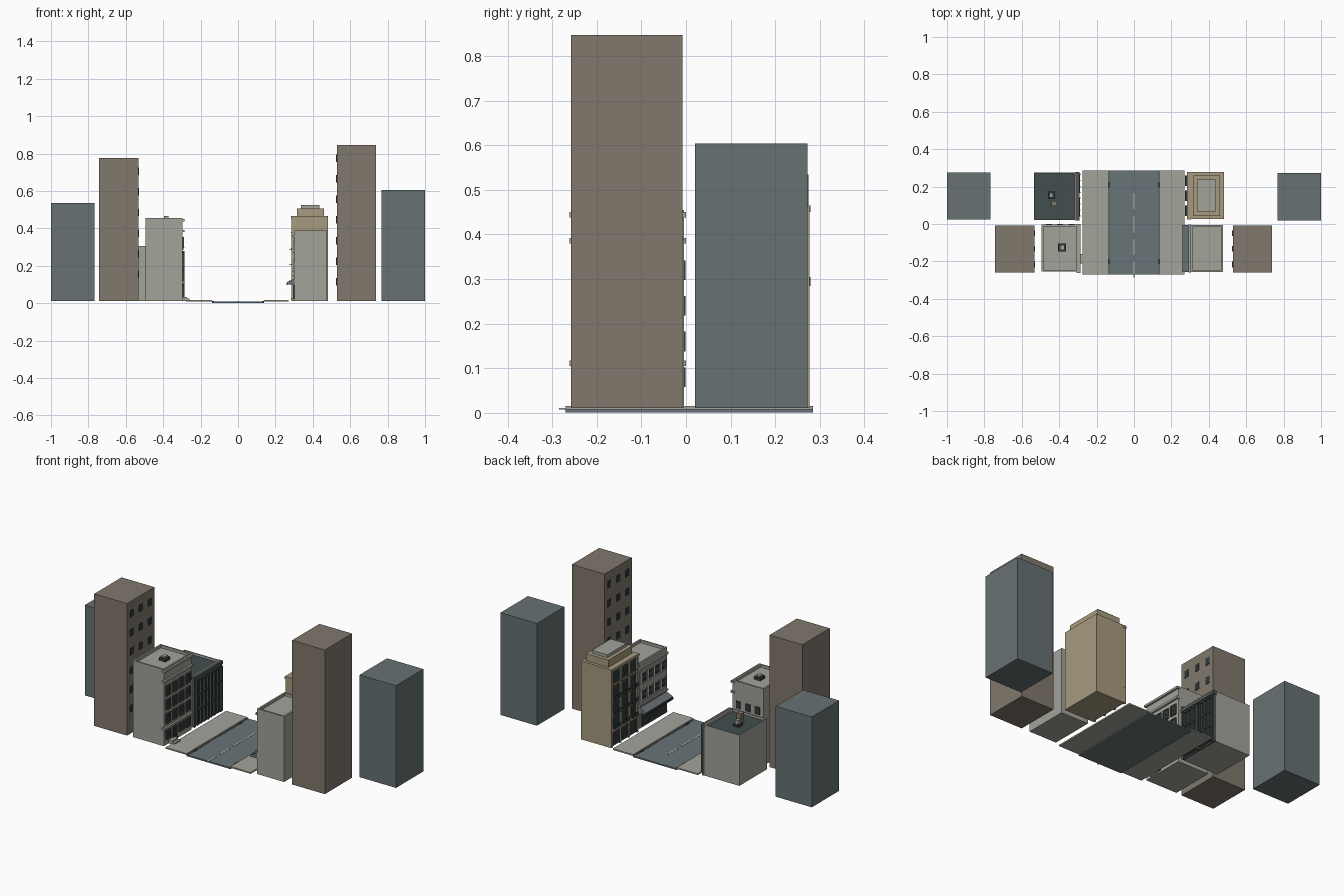
import bpy, bmesh


def material(name, rgb):
    m = bpy.data.materials.new(name)
    lin = [((c / 255 + 0.055) / 1.055) ** 2.4 for c in rgb]
    m.diffuse_color = (*lin, 1)
    return m


SLATE = material("slate", (103, 113, 115))
ROAD = material("asphalt", (104, 117, 121))
BROWN = material("brown", (129, 120, 109))
GREY = material("concrete", (162, 163, 154))
TAN = material("tan stone", (167, 154, 127))
GREEN = material("dark green", (66, 78, 78))
GLASS = material("dark glass", (50, 56, 58))
TRIM = material("dark trim", (84, 86, 82))
PAINT = material("road paint", (190, 190, 182))


def part(name, mat, *boxes):
    """One object made from boxes given as (x0, x1, y0, y1, z0, z1)."""
    bm = bmesh.new()
    for b in boxes:
        v = [bm.verts.new((x, y, z)) for z in b[4:6] for y in b[2:4] for x in b[0:2]]
        for f in ((0, 2, 3, 1), (4, 5, 7, 6), (0, 1, 5, 4),
                  (1, 3, 7, 5), (3, 2, 6, 7), (2, 0, 4, 6)):
            bm.faces.new([v[i] for i in f])
    bmesh.ops.recalc_face_normals(bm, faces=bm.faces)
    me = bpy.data.meshes.new(name)
    bm.to_mesh(me)
    bm.free()
    me.materials.append(mat)
    ob = bpy.data.objects.new(name, me)
    bpy.context.collection.objects.link(ob)
    return ob


def hollow_roof(name, wall, roof, x0, x1, y0, y1, z1, t=0.01, d=0.015):
    """Building body with a low parapet round a sunken roof."""
    z = z1 - d
    part(name + "_body", wall, (x0, x1, y0, y1, 0.011, z - 0.002))
    part(name + "_roof", roof, (x0 + t, x1 - t, y0 + t, y1 - t, z - 0.003, z))
    part(name + "_parapet", wall,
         (x0, x0 + t, y0, y1, z - 0.002, z1), (x1 - t, x1, y0, y1, z - 0.002, z1),
         (x0 + t, x1 - t, y0, y0 + t, z - 0.002, z1),
         (x0 + t, x1 - t, y1 - t, y1, z - 0.002, z1))


def out(x, s, a, b):
    """x range from a to b measured outward from a wall facing s."""
    return tuple(sorted((x + s * a, x + s * b)))


def windows(name, x, s, ys, zs, w, h, frame=None):
    """Grid of windows on a wall facing +x or -x, optionally framed."""
    glass, rim = [], []
    for y in ys:
        for z in zs:
            a, b, c, d = y - w / 2, y + w / 2, z - h / 2, z + h / 2
            glass.append((*out(x, s, -0.002, 0.003), a, b, c, d))
            r, t = out(x, s, -0.002, 0.007), 0.004
            rim += [(*r, a - t, a, c, d), (*r, b, b + t, c, d),
                    (*r, a - t, b + t, d, d + t),
                    (*out(x, s, -0.002, 0.010), a - t, b + t, c - t, c),
                    (*out(x, s, 0, 0.005), a, b, z - 0.001, z + 0.001)]
    part(name + "_glass", GLASS, *glass)
    if frame:
        part(name + "_frames", frame, *rim)


def spread(a, b, n):
    return [a + (b - a) * (i + 0.5) / n for i in range(n)]


# Street
part("road", ROAD, (-0.14, 0.14, -0.27, 0.285, 0.001, 0.009))
part("sidewalks", GREY, (-0.275, -0.14, -0.27, 0.285, 0.008, 0.016),
     (0.14, 0.27, -0.27, 0.285, 0.008, 0.016))
part("gutters", TRIM, *[(s * 0.134 - 0.003, s * 0.134 + 0.003, -0.27, 0.285, 0.007, 0.010)
                        for s in (-1, 1)])
part("lane_dashes", PAINT, *[(-0.004, 0.004, y, y + 0.085, 0.008, 0.0105)
                             for y in (-0.285, -0.165, -0.045, 0.08)])
part("drains", GLASS, *[(s * 0.134 - 0.006, s * 0.134 + 0.006, y - 0.014, y + 0.014, 0.009, 0.011)
                        for s in (-1, 1) for y in (-0.2, 0.21)])

# Background towers
part("left_slate_tower", SLATE, (-1, -0.768, 0.025, 0.275, 0.011, 0.535))
part("right_slate_tower", SLATE, (0.766, 1, 0.02, 0.272, 0.011, 0.604))
part("left_brown_tower", BROWN, (-0.742, -0.531, -0.258, -0.008, 0.011, 0.777))
part("right_brown_tower", BROWN, (0.528, 0.738, -0.258, -0.008, 0.011, 0.847))
windows("left_tower_windows", -0.531, 1, spread(-0.258, -0.008, 3),
        [0.155 + 0.11 * i for i in range(6)], 0.03, 0.04)
windows("right_tower_windows", 0.528, -1, spread(-0.258, -0.008, 3),
        [0.115 + 0.11 * i for i in range(7)], 0.03, 0.04)

# Left front apartment house
X = -0.297
hollow_roof("apartment", GREY, GREY, -0.495, X, -0.255, -0.004, 0.455)
part("apartment_ledges", GREY, *[(X - 0.01, X + 0.011, -0.261, 0.0, z, z + 0.012)
                                 for z in (0.105, 0.38, 0.438)])
cols = spread(-0.25, -0.008, 4)
windows("apartment_windows", X, 1, cols, [0.165, 0.245, 0.325], 0.034, 0.052, TRIM)
windows("apartment_ground_windows", X, 1, [cols[0], cols[2], cols[3]], [0.07], 0.036, 0.045, TRIM)
windows("apartment_door", X, 1, [cols[1]], [0.06], 0.032, 0.07, TRIM)
part("apartment_stoop", GREY, (X, -0.258, -0.212, -0.16, 0.011, 0.024),
     (X, -0.272, -0.212, -0.16, 0.024, 0.032))
part("apartment_side_windows", GLASS,
     *[(x - 0.016, x + 0.016, -0.006, -0.001, z - 0.022, z + 0.022)
       for x in (-0.455, -0.395, -0.335) for z in (0.08, 0.16, 0.24, 0.32)])
part("roof_unit_base", GLASS, (-0.405, -0.363, -0.147, -0.103, 0.438, 0.456))
part("roof_unit", GREY, (-0.396, -0.372, -0.138, -0.112, 0.455, 0.465))

# Left back shop with a dark panelled front
X = -0.312
hollow_roof("shop", GREY, GREEN, -0.535, X, 0.022, 0.275, 0.305, 0.006, 0.014)
part("shop_front_panel", GREEN, (X, X + 0.008, 0.024, 0.273, 0.011, 0.285))
part("shop_cornice", TRIM, (X - 0.004, X + 0.02, 0.02, 0.279, 0.285, 0.305))
glass, bars = [], []
for y0, y1 in ((0.042, 0.14), (0.168, 0.266)):
    glass.append((X, X + 0.013, y0, y1, 0.03, 0.275))
    bars += [(X, X + 0.026, y - 0.003, y + 0.003, 0.02, 0.28)
             for y in (y0, y0 + 0.033, y1 - 0.033, y1)]
    bars += [(X, X + 0.022, y0, y1, z, z + 0.01) for z in (0.02, 0.105, 0.19, 0.27)]
part("shop_glass", GLASS, *glass)
part("shop_bars", GREEN, *bars)
part("shop_piers", TRIM, *[(X, X + 0.016, y - 0.007, y + 0.007, 0.011, 0.286)
                           for y in (0.031, 0.154, 0.27)])
part("shop_roof_vent", GREY, (-0.452, -0.432, 0.142, 0.166, 0.30, 0.325))
part("shop_vent_base", GLASS, (-0.461, -0.423, 0.134, 0.174, 0.288, 0.302))
part("shop_chimney", BROWN, (-0.44, -0.412, 0.095, 0.124, 0.288, 0.345))

# Right back stepped stone building
X = 0.294
part("stone_building_body", TAN, (X, 0.48, 0.026, 0.277, 0.011, 0.465))
part("stone_building_step", TAN, (0.315, 0.46, 0.043, 0.26, 0.464, 0.507))
part("stone_building_cap", GREY, (0.337, 0.437, 0.066, 0.239, 0.506, 0.524))
part("stone_cornice", TAN, (0.283, X + 0.01, 0.024, 0.279, 0.45, 0.465),
     (0.286, X + 0.01, 0.026, 0.277, 0.1, 0.112))
cols = spread(0.032, 0.271, 3)
windows("stone_windows", X, -1, cols, [0.155, 0.24, 0.325, 0.41], 0.052, 0.06, TRIM)
windows("stone_shop_windows", X, -1, cols, [0.06], 0.06, 0.07, TRIM)
part("stone_pilasters", TAN, *[(0.285, X, y - 0.006, y + 0.006, 0.011, 0.452)
                               for y in (0.033, 0.112, 0.191, 0.27)])
rails = []
for z in (0.118, 0.203, 0.288):
    for y in cols:
        a, b = y - 0.028, y + 0.028
        rails += [(0.272, X, a, b, z, z + 0.003), (0.272, 0.274, a, b, z + 0.018, z + 0.021)]
        rails += [(0.272, 0.274, q - 0.001, q + 0.001, z, z + 0.02) for q in (a, y, b)]
part("stone_balconies", GLASS, *rails)

# Right front store with an awning
X = 0.302
hollow_roof("store", GREY, GREY, X, 0.476, -0.257, -0.005, 0.39)
cols = spread(-0.25, -0.012, 4)
windows("store_windows", X, -1, cols, [0.2, 0.3], 0.034, 0.056, PAINT)
windows("store_display", X, -1, spread(-0.25, -0.012, 3), [0.06], 0.062, 0.065, TRIM)
part("store_ledges", GREY, (X - 0.01, X + 0.002, -0.258, -0.004, 0.352, 0.364),
     (X - 0.008, X + 0.002, -0.258, -0.004, 0.142, 0.15))
awning = part("store_awning", SLATE, (0.262, X + 0.002, -0.256, -0.006, 0.1, 0.132))
for v in awning.data.vertices:  # slope the awning down toward the street
    if v.co.x < 0.28 and v.co.z > 0.12:
        v.co.z = 0.113
part("awning_trim", GLASS, (0.260, 0.264, -0.257, -0.005, 0.098, 0.108))
